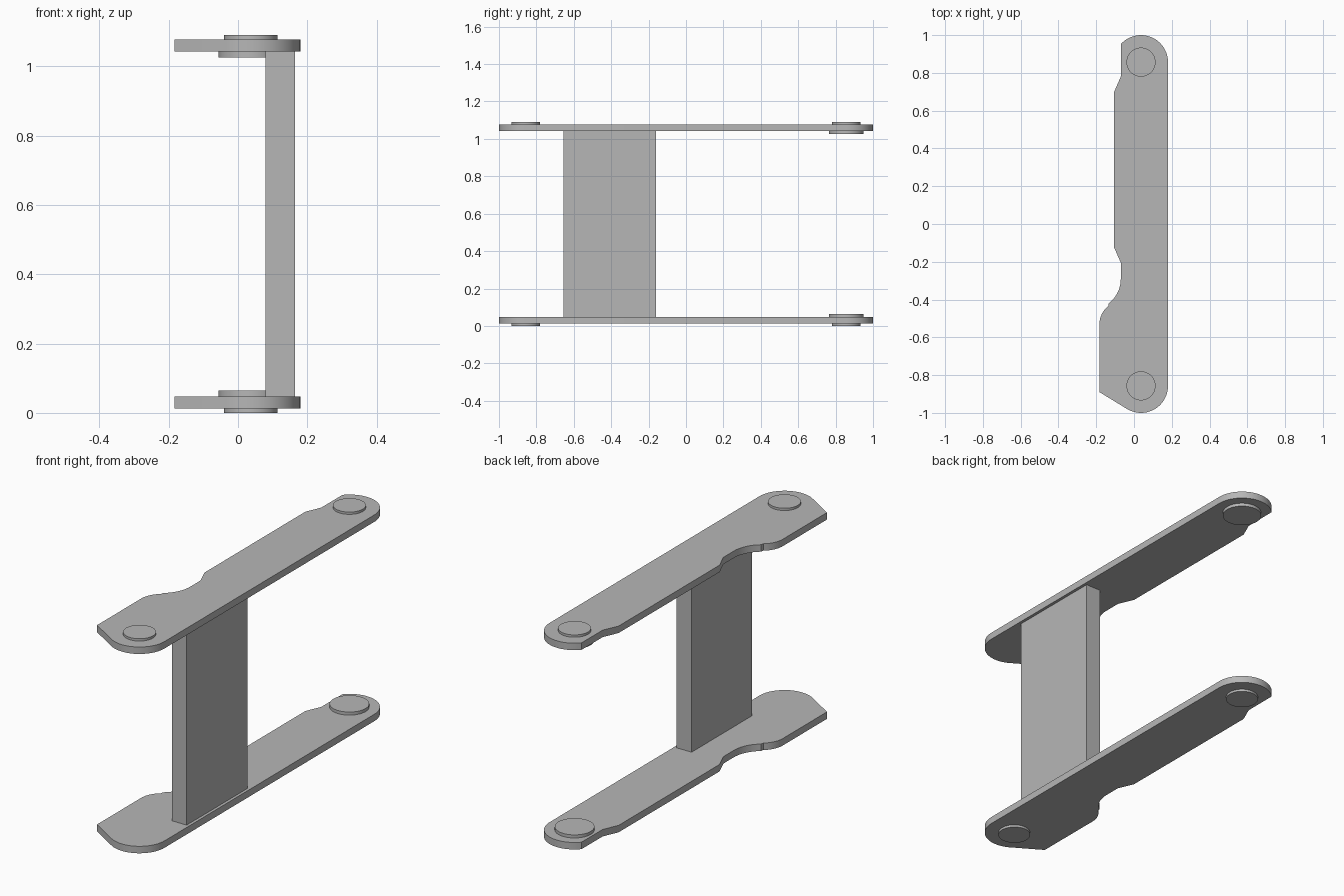
import bpy
import bmesh
from math import cos, sin, radians

cube = bpy.data.objects.get("Cube")
if cube:
    bpy.data.objects.remove(cube, do_unlink=True)

HEIGHT = 1.09
PLATE_Z, PLATE_T = 0.012, 0.036
PIN_X, FRONT_Y, REAR_Y = 0.037, -0.857, 0.857
END_R = 0.143

grey = bpy.data.materials.new("plain_grey")
grey.use_nodes = True
colour = (0.47, 0.47, 0.47, 1)
grey.diffuse_color = colour
grey.node_tree.nodes["Principled BSDF"].inputs["Base Color"].default_value = colour


def arc(cx, cy, r, start, end, steps):
    angles = [radians(start + (end - start) * i / steps) for i in range(steps + 1)]
    return [(cx + r * cos(a), cy + r * sin(a)) for a in angles]


def prism(name, outline, z0, z1):
    """Extrude a counter-clockwise outline between two heights."""
    bm = bmesh.new()
    face = bm.faces.new([bm.verts.new((x, y, z0)) for x, y in outline])
    side = bmesh.ops.extrude_face_region(bm, geom=[face])
    top = [v for v in side["geom"] if isinstance(v, bmesh.types.BMVert)]
    bmesh.ops.translate(bm, verts=top, vec=(0, 0, z1 - z0))
    bmesh.ops.recalc_face_normals(bm, faces=bm.faces)
    mesh = bpy.data.meshes.new(name)
    bm.to_mesh(mesh)
    bm.free()
    mesh.materials.append(grey)
    obj = bpy.data.objects.new(name, mesh)
    bpy.context.collection.objects.link(obj)
    bpy.ops.object.select_all(action="DESELECT")
    obj.select_set(True)
    bpy.context.view_layer.objects.active = obj
    bpy.ops.object.shade_smooth_by_angle(angle=radians(25))
    return obj


def mirrored_pair(name, outline, z0, z1):
    """Make the lower part and its counterpart on the upper plate."""
    prism("lower_" + name, outline, z0, z1)
    prism("upper_" + name, outline, HEIGHT - z1, HEIGHT - z0)


def disc(y, r):
    return arc(PIN_X, y, r, 0, 352.5, 47)


# Arm outline: rounded ends, shallow notches and a flared front left edge
outline = (
    arc(PIN_X, REAR_Y, END_R, 0, 138, 24)
    + [(-0.07, 0.78), (-0.105, 0.70), (-0.105, -0.125), (-0.07, -0.205)]
    + arc(-0.235, -0.29, 0.165, 0, -52, 12)
    + arc(-0.063, -0.53, 0.12, 128, 180, 10)
    + [(-0.183, -0.89)]
    + arc(PIN_X, FRONT_Y, END_R, 241, 360, 20)
)
plate_top = PLATE_Z + PLATE_T
mirrored_pair("arm_plate", outline, PLATE_Z, plate_top)

# Pivot caps on the outer faces, and bosses inside the rear end
mirrored_pair("front_pivot_cap", disc(FRONT_Y, 0.077), 0, PLATE_Z)
mirrored_pair("rear_pivot_cap", disc(REAR_Y, 0.077), 0, PLATE_Z)
mirrored_pair("rear_boss", disc(REAR_Y, 0.093), plate_top, 0.064)

# Upright web joining the two arms
web = [(0.08, -0.655), (0.165, -0.655), (0.165, -0.16), (0.08, -0.16)]
prism("cross_web", web, plate_top, HEIGHT - plate_top)
